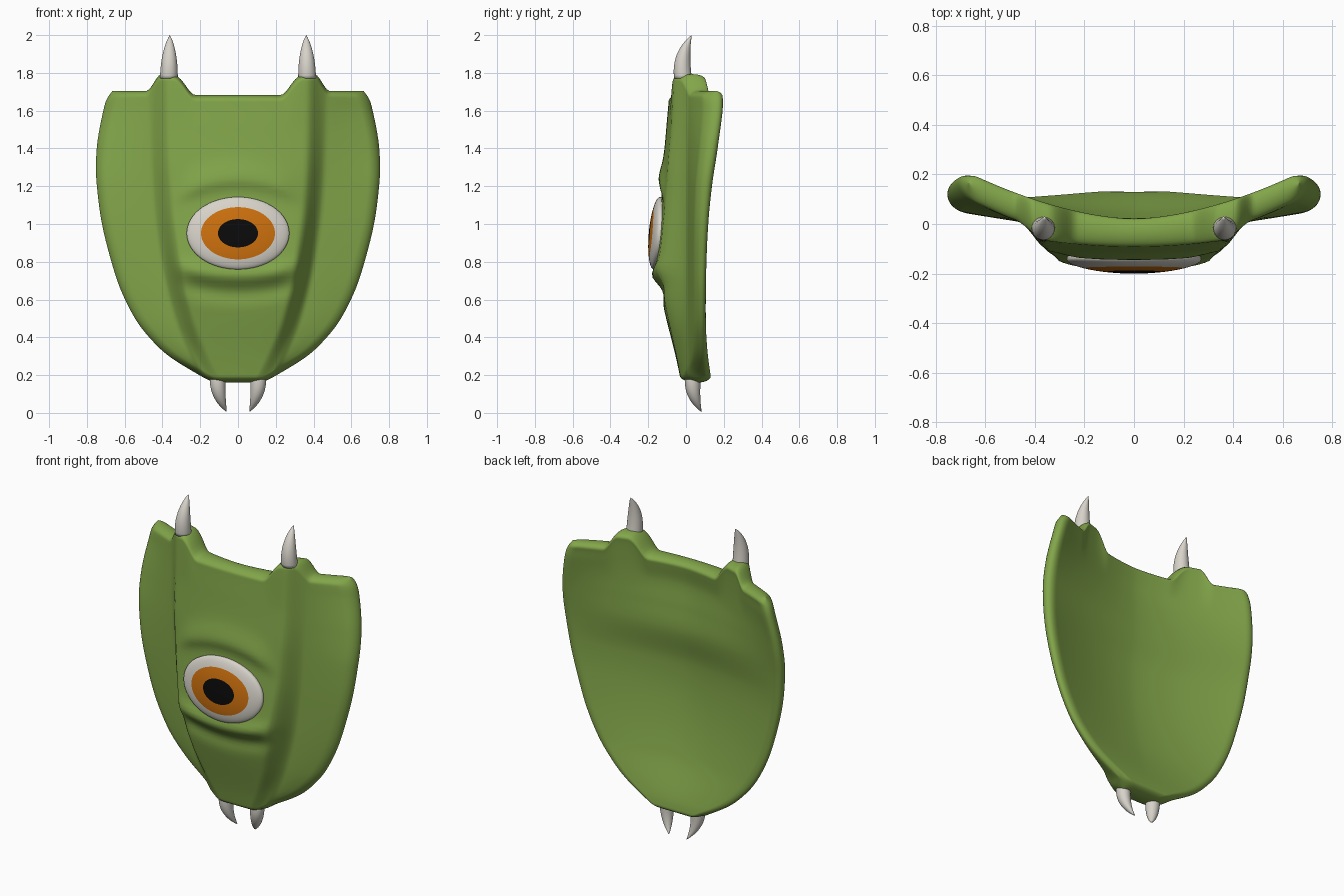
import bpy, bmesh, math
from mathutils import Vector

if "Cube" in bpy.data.objects:
    bpy.data.objects.remove(bpy.data.objects["Cube"])


def material(name, rgb):
    m = bpy.data.materials.new(name)
    m.diffuse_color = (*rgb, 1)
    m.use_nodes = True
    m.node_tree.nodes["Principled BSDF"].inputs["Base Color"].default_value = m.diffuse_color
    return m


GREEN = material("green skin", (0.225, 0.38, 0.068))
BONE = material("bone white", (0.68, 0.65, 0.59))
ORANGE = material("iris orange", (0.60, 0.16, 0.004))
BLACK = material("pupil black", (0.003, 0.003, 0.003))


def curve(x, pts):
    """Smooth interpolation through (x, value) pairs."""
    x = min(max(x, pts[0][0]), pts[-1][0])
    n = len(pts)

    def slope(i):
        a, b = pts[max(i - 1, 0)], pts[min(i + 1, n - 1)]
        return (b[1] - a[1]) / (b[0] - a[0])
    i = max(k for k in range(n - 1) if pts[k][0] <= x)
    (x0, y0), (x1, y1) = pts[i], pts[i + 1]
    d = x1 - x0
    t = (x - x0) / d
    return ((2*t**3 - 3*t*t + 1) * y0 + (t**3 - 2*t*t + t) * d * slope(i)
            + (3*t*t - 2*t**3) * y1 + (t**3 - t*t) * d * slope(i + 1))


def step(a, b, x):
    t = min(max((x - a) / (b - a), 0), 1)
    return t * t * (3 - 2 * t)


def bump(x, w):
    return math.exp(-(x / w) ** 2)


def finish(name, bm, mats):
    bmesh.ops.recalc_face_normals(bm, faces=bm.faces)
    me = bpy.data.meshes.new(name)
    bm.to_mesh(me)
    bm.free()
    for m in mats:
        me.materials.append(m)
    ob = bpy.data.objects.new(name, me)
    bpy.context.collection.objects.link(ob)
    for p in me.polygons:
        p.use_smooth = True


# Shield profiles, all by height
Z0, Z1 = 0.16, 1.705
WIDTH = [(0.16, 0.13), (0.2, 0.205), (0.3, 0.365), (0.4, 0.47), (0.5, 0.545), (0.65, 0.62), (0.8, 0.67),
         (1.0, 0.72), (1.2, 0.747), (1.32, 0.752), (1.45, 0.742), (1.6, 0.713), (1.66, 0.695), (1.705, 0.665)]
RIDGE = [(0.16, 0.11), (0.3, 0.18), (0.5, 0.26), (0.8, 0.33), (1.2, 0.38), (1.7, 0.395)]
PANEL = [(0.16, -0.025), (0.3, -0.055), (0.5, -0.105), (0.65, -0.14), (0.76, -0.16), (0.95, -0.147),
         (1.14, -0.13), (1.3, -0.122), (1.5, -0.105), (1.7, -0.09)]
EDGE = [(0.16, 0.135), (0.3, 0.12), (0.5, 0.115), (0.9, 0.127), (1.2, 0.152), (1.4, 0.185), (1.6, 0.215),
        (1.7, 0.215)]
BACK = [(0.16, 0.135), (0.25, 0.12), (0.5, 0.045), (0.8, -0.005), (1.05, -0.012), (1.25, 0.022), (1.4, 0.015),
        (1.55, 0.005), (1.7, 0.025)]


def front_y(x, z, w):
    a, r = abs(x), curve(z, RIDGE)
    panel = curve(z, PANEL) + 0.2 * x * x
    fade = 1 - step(0.2, 0.38, a)
    # arched brow above the eye, drooping lid below it
    brow = z - 1.235 + 0.8 * x * x
    panel -= 0.02 * bump(brow, 0.045 if brow < 0 else 0.085) * fade
    lid = z - 0.725 - 0.5 * x * x
    panel -= 0.024 * bump(lid, 0.045) * fade
    panel += 0.016 * bump(lid + 0.09, 0.05) * fade
    # groove beside the ridge, then the wing sweeping back
    tip = curve(z, EDGE) - 0.06 - 0.045 * step(0.3, 1.7, z)
    k = min(max((a - r - 0.05) / max(w - r - 0.05, 0.02), 0), 1) ** 1.15
    wing = 0.005 + (tip - 0.005) * k
    return panel + (wing - panel) * step(r - 0.03, r + 0.08, a)


def back_y(x, z, w):
    c = curve(z, BACK)
    return c + (curve(z, EDGE) - c) * min(abs(x) / w, 1) ** 1.7


def rounded(d, r):
    d = min(max(d / r, 0), 1)
    return math.sqrt(max(0, 1 - (1 - d) ** 2))


# Shield body: front and back skins meeting in a rounded rim
bm = bmesh.new()
NX, NZ = 120, 100
skins = {1: [], -1: []}
for j in range(NZ + 1):
    t = (1 - math.cos(math.pi * j / NZ)) / 2
    z = Z0 + (Z1 - Z0) * t
    w = curve(z, WIDTH)
    rows = {1: [], -1: []}
    for i in range(NX + 1):
        s = -math.cos(math.pi * i / NX)
        x = s * w
        a = abs(x)
        f, b = front_y(x, z, w), back_y(x, z, w)
        mid, half = (f + b) / 2, max((b - f) / 2, 0.015)
        half *= rounded((1 - abs(s)) * w, 0.06) * rounded(min(z - Z0, (Z1 - z) * 1.1), 0.035)
        # raised horn sockets along the top edge
        lift = 0.088 * step(0.23, 0.345, a) * (1 - step(0.405, 0.485, a)) - 0.022 * (1 - step(0.22, 0.3, a))
        zz = z + lift * step(1.5, 1.67, z)
        rim = i in (0, NX) or j in (0, NZ)
        for side in (1, -1):
            if side == -1 and rim:
                rows[-1].append(rows[1][i])
            else:
                rows[side].append(bm.verts.new((x, mid - side * half, zz)))
    for side in (1, -1):
        skins[side].append(rows[side])
for g in skins.values():
    for j in range(NZ):
        for i in range(NX):
            q = (g[j][i], g[j][i + 1], g[j + 1][i + 1], g[j + 1][i])
            if bm.faces.get(q) is None:
                bm.faces.new(q)
finish("shield_body", bm, [GREEN])

# Eye: shallow elliptical dome, coloured by ring
bm = bmesh.new()
radii = [0.13, 0.26, 0.39, 0.5, 0.61, 0.72, 0.8, 0.87, 0.93, 0.97, 0.99, 1.0]
SEG = 64


def eye_point(r, ang, push=0):
    x, z = 0.272 * r * math.cos(ang), 0.192 * r * math.sin(ang)
    y = -0.154 + 0.085 * z + 0.15 * x * x - 0.043 * math.sqrt(max(0, 1 - r * r)) + push
    return (x, y, 0.951 + z)


angles = [2 * math.pi * k / SEG for k in range(SEG)]
rings = [[bm.verts.new(eye_point(r, a)) for a in angles] for r in radii]
rings.append([bm.verts.new(eye_point(0.97, a, 0.05)) for a in angles])
centre = bm.verts.new(eye_point(0, 0))
for k in range(SEG):
    n = (k + 1) % SEG
    bm.faces.new((centre, rings[0][k], rings[0][n])).material_index = 2
    for j in range(len(rings) - 1):
        face = bm.faces.new((rings[j][k], rings[j + 1][k], rings[j + 1][n], rings[j][n]))
        face.material_index = 2 if j < 2 else 1 if j < 5 else 0
bm.faces.new(rings[-1])
finish("eye", bm, [BONE, ORANGE, BLACK])


# Horns and claws: curved tapering cones
def horn(name, base, tip, bulge, radius):
    bm = bmesh.new()
    p0, p2 = Vector(base), Vector(tip)
    p1 = (p0 + p2) / 2 + Vector(bulge)
    rows, n, seg = [], 16, 24
    for j in range(n):
        t = j / n
        c = p0 * (1 - t) ** 2 + p1 * 2 * t * (1 - t) + p2 * t * t
        r = radius * (1 - t ** 1.9) ** 0.9
        rows.append([bm.verts.new(c + Vector((r * math.cos(2 * math.pi * k / seg),
                                              r * math.sin(2 * math.pi * k / seg), 0))) for k in range(seg)])
    end = bm.verts.new(p2)
    for k in range(seg):
        m = (k + 1) % seg
        for a, b in zip(rows, rows[1:]):
            bm.faces.new((a[k], a[m], b[m], b[k]))
        bm.faces.new((rows[-1][k], rows[-1][m], end))
    bm.faces.new(rows[0])
    finish(name, bm, [BONE])


for label, s in (("left", -1), ("right", 1)):
    horn(label + "_horn", (s * 0.366, -0.016, 1.77), (s * 0.361, 0.03, 2.0), (0, -0.04, 0.025), 0.047)
    horn(label + "_claw", (s * 0.107, 0.036, 0.185), (s * 0.06, 0.082, 0.005), (s * 0.027, -0.03, -0.02), 0.042)
